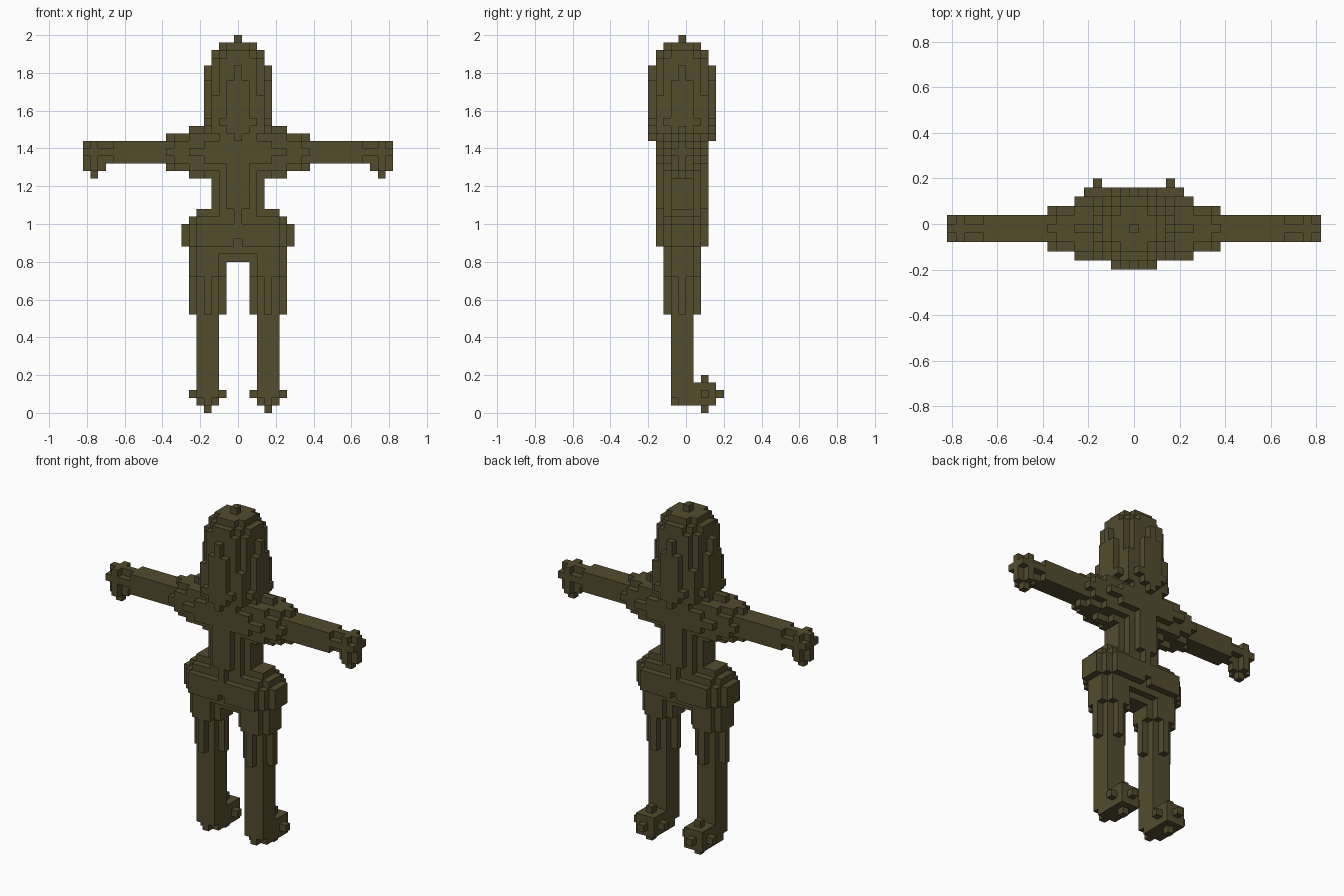
import bpy
import bmesh

S = 0.04  # edge length of one block

cube = bpy.data.objects.get("Cube")
if cube:
    bpy.data.objects.remove(cube, do_unlink=True)

olive = bpy.data.materials.new("dark olive")
olive.use_nodes = True
colour = (0.087, 0.072, 0.027, 1)
olive.diffuse_color = colour
olive.node_tree.nodes["Principled BSDF"].inputs["Base Color"].default_value = colour
olive.node_tree.nodes["Principled BSDF"].inputs["Roughness"].default_value = 0.9


def ball(centre, r2):
    """Blocks whose squared distance from the centre is at most r2."""
    cx, cy, cz = centre
    n = range(-5, 6)
    return {(cx + a, cy + b, cz + c) for a in n for b in n for c in n
            if a * a + b * b + c * c <= r2}


def rod(axis, start, end, centre, r2):
    """Round block column along an axis, from start to end inclusive."""
    cells = set()
    for t in range(start, end + 1):
        for a in range(-5, 6):
            for b in range(-5, 6):
                if a * a + b * b <= r2:
                    p = [centre[0] + a, centre[1] + b]
                    p.insert(axis, t)
                    cells.add(tuple(p))
    return cells


def mirrored(cells):
    return {(-x, y, z) for x, y, z in cells}


parts = {}

# Head: rounded crown, column widening slightly downwards, rounded chin
parts["head"] = (ball((0, 0, 45), 16) | rod(2, 44, 45, (0, 0), 16)
                 | rod(2, 42, 43, (0, 0), 17) | rod(2, 39, 41, (0, 0), 18)
                 | ball((0, 0, 38), 20))

# Chest and shoulders: a bar across x that steps down towards the arms
chest = rod(0, -4, 4, (0, 34), 10)
for start, end, r2 in ((5, 6, 9), (7, 8, 5), (9, 9, 4)):
    step = rod(0, start, end, (0, 34), r2)
    chest |= step | mirrored(step)
parts["chest"] = chest

# Waist
parts["waist"] = rod(2, 27, 33, (0, 0), 10) | rod(2, 23, 26, (0, 0), 9)

# Pelvis with rounded hips and a small notch at the bottom middle
pelvis = rod(0, -4, 4, (0, 23), 11) | ball((4, 0, 23), 11) | ball((-4, 0, 23), 11)
parts["pelvis"] = pelvis - {(0, -3, 22), (0, 3, 22)}

# Limbs on the +x side
arm = rod(0, 10, 16, (0, 34), 2) | rod(0, 17, 18, (0, 34), 1)
hand = ball((19, 0, 34), 2) | ball((19, 0, 32), 1)
thigh = rod(2, 13, 17, (4, 0), 4) | rod(2, 18, 22, (4, 0), 5)
shin = rod(2, 2, 12, (4, 0), 2)
foot = ball((4, 0, 2), 2) | rod(1, 1, 2, (4, 2), 2) | ball((4, 3, 2), 4)
limbs = {"arm": arm, "hand": hand, "thigh": thigh, "shin": shin, "foot": foot}
for name, cells in limbs.items():
    parts["left_" + name] = cells
    parts["right_" + name] = mirrored(cells)

# Give every block to one part only, so parts meet without overlapping
filled = set()
for name in parts:
    parts[name] = parts[name] - filled
    filled |= parts[name]


def build(name, cells):
    """Skin the outer sides of the blocks and merge flat areas."""
    bm = bmesh.new()
    verts = {}

    def corner(p):
        if p not in verts:
            verts[p] = bm.verts.new(((p[0] - 0.5) * S, (p[1] - 1) * S, p[2] * S))
        return verts[p]

    for cell in sorted(cells):
        for axis in range(3):
            u, v = (axis + 1) % 3, (axis + 2) % 3
            for side in (0, 1):
                near = list(cell)
                near[axis] += 1 if side else -1
                if tuple(near) in filled:
                    continue
                loop = []
                for du, dv in ((0, 0), (1, 0), (1, 1), (0, 1)):
                    p = list(cell)
                    p[axis] += side
                    p[u] += du
                    p[v] += dv
                    loop.append(corner(tuple(p)))
                bm.faces.new(loop if side else loop[::-1])
    bmesh.ops.dissolve_limit(bm, angle_limit=0.01, verts=bm.verts[:], edges=bm.edges[:])
    mesh = bpy.data.meshes.new(name)
    bm.to_mesh(mesh)
    bm.free()
    mesh.materials.append(olive)
    obj = bpy.data.objects.new(name, mesh)
    bpy.context.collection.objects.link(obj)


for name, cells in parts.items():
    build(name, cells)
